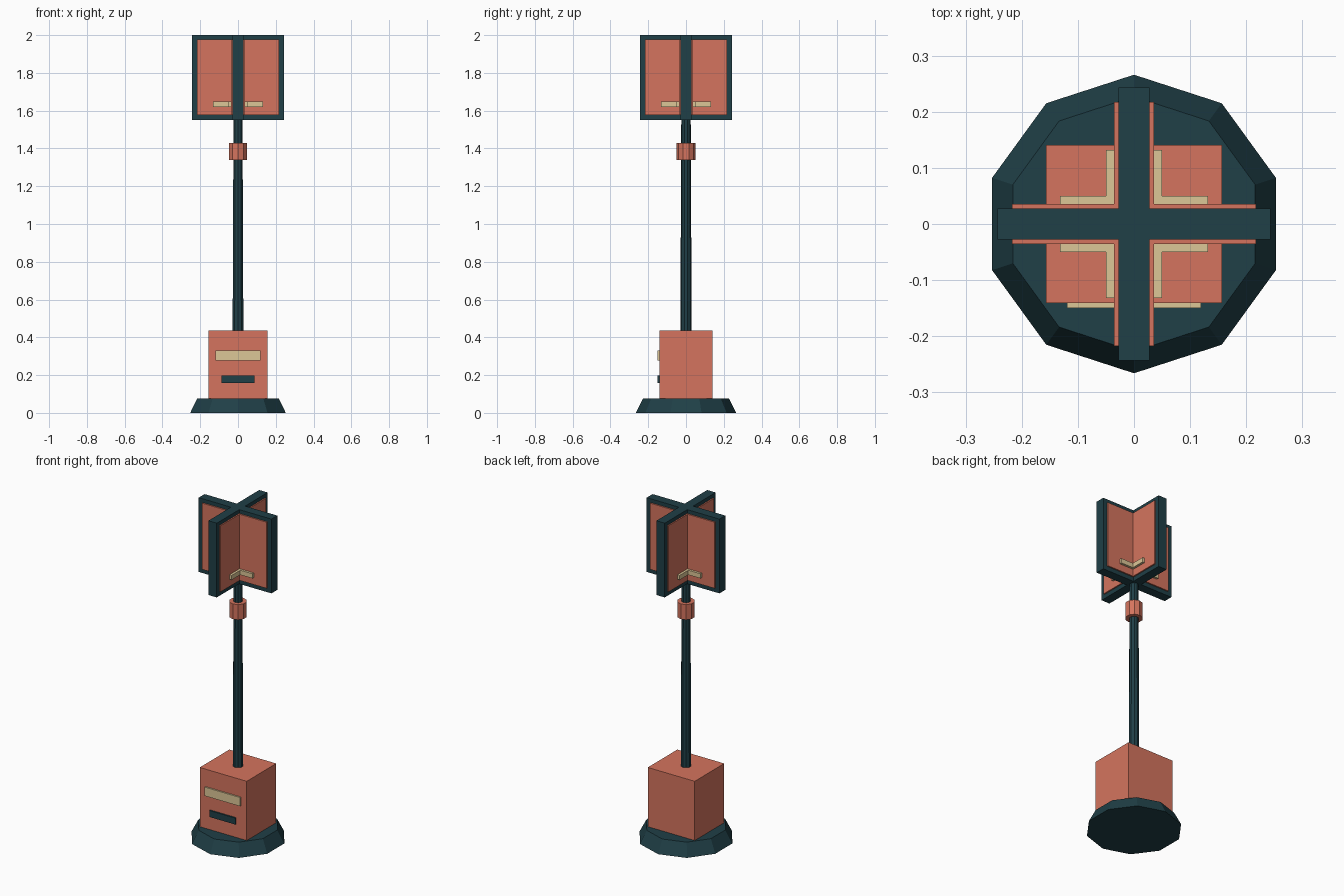
import bpy, bmesh

if "Cube" in bpy.data.objects:
    bpy.data.objects.remove(bpy.data.objects["Cube"])


def material(name, rgb):
    m = bpy.data.materials.new(name)
    m.diffuse_color = (*rgb, 1)
    m.use_nodes = True
    m.node_tree.nodes["Principled BSDF"].inputs["Base Color"].default_value = m.diffuse_color
    return m


TEAL = material("dark_teal", (0.014, 0.050, 0.063))
CORAL = material("coral", (0.66, 0.175, 0.112))
CREAM = material("cream", (0.72, 0.57, 0.31))


def finish(name, bm, mat):
    bmesh.ops.recalc_face_normals(bm, faces=bm.faces)
    mesh = bpy.data.meshes.new(name)
    bm.to_mesh(mesh)
    bm.free()
    mesh.materials.append(mat)
    ob = bpy.data.objects.new(name, mesh)
    bpy.context.collection.objects.link(ob)
    return ob


def box(name, x, y, z, mat):
    """Box from (low, high) ranges on each axis."""
    bm = bmesh.new()
    bmesh.ops.create_cube(bm, size=1)
    for v in bm.verts:
        v.co = [(a + b) / 2 + c * (b - a) for (a, b), c in zip((x, y, z), v.co)]
    return finish(name, bm, mat)


def tapered(name, r1, r2, z1, z2, mat):
    """Ten-sided cylinder or frustum with a corner on the y axis."""
    bm = bmesh.new()
    bmesh.ops.create_cone(bm, cap_ends=True, segments=10, radius1=r1,
                          radius2=r2, depth=z2 - z1)
    bmesh.ops.translate(bm, verts=bm.verts, vec=(0, 0, (z1 + z2) / 2))
    return finish(name, bm, mat)


def cross(name, arm, half, z1, z2, mat):
    """Plus-shaped outline extruded upward."""
    bm = bmesh.new()
    quarter = [(arm, -half), (arm, half), (half, half)]
    outline = []
    for _ in range(4):
        outline += quarter
        quarter = [(-y, x) for x, y in quarter]
    face = bm.faces.new([bm.verts.new((x, y, z1)) for x, y in outline])
    ext = bmesh.ops.extrude_face_region(bm, geom=[face], use_keep_orig=True)
    top = [g for g in ext["geom"] if isinstance(g, bmesh.types.BMVert)]
    bmesh.ops.translate(bm, verts=top, vec=(0, 0, z2 - z1))
    return finish(name, bm, mat)


# Foot and control cabinet
tapered("foot", 0.266, 0.227, 0, 0.077, TEAL)
box("cabinet", (-0.157, 0.157), (-0.141, 0.141), (0.077, 0.435), CORAL)
box("front_label", (-0.119, 0.119), (-0.15, -0.138), (0.277, 0.33), CREAM)
box("front_slot", (-0.087, 0.087), (-0.15, -0.138), (0.158, 0.197), TEAL)

# Pole and collar
tapered("pole", 0.030, 0.025, 0.43, 1.56, TEAL)
tapered("collar", 0.049, 0.049, 1.338, 1.43, CORAL)

# Crossed display head: frame, raised boards, small ledges
cross("head_frame", 0.243, 0.028, 1.551, 2.0, TEAL)
cross("display_boards", 0.217, 0.036, 1.577, 1.977, CORAL)
cross("ledges", 0.132, 0.05, 1.62, 1.648, CREAM)
